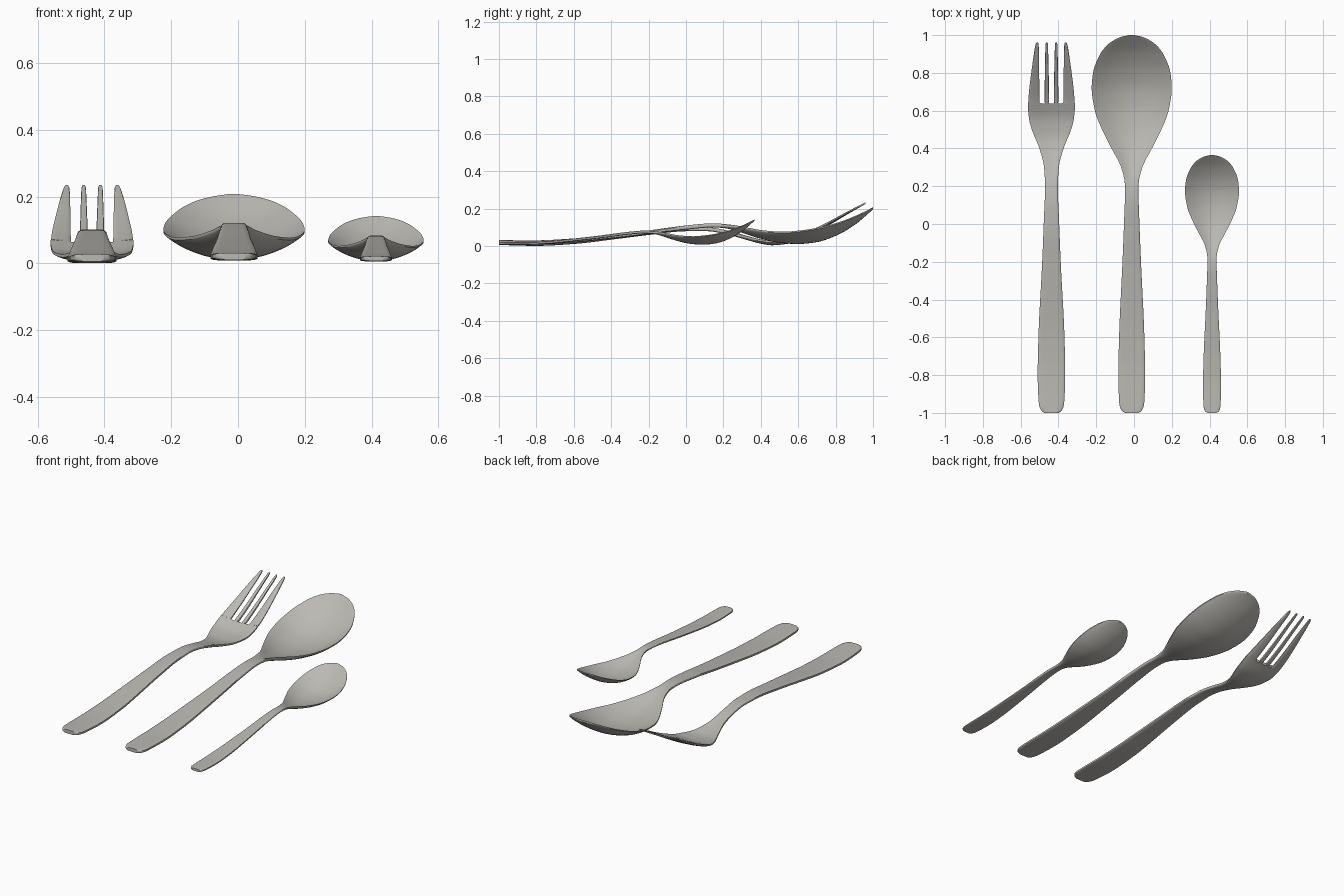
import bpy, bmesh, math
from mathutils import Matrix, Vector

if "Cube" in bpy.data.objects:
    bpy.data.objects.remove(bpy.data.objects["Cube"])

steel = bpy.data.materials.new("brushed steel grey")
steel.diffuse_color = (0.50, 0.485, 0.45, 1)
steel.use_nodes = True
steel.node_tree.nodes["Principled BSDF"].inputs["Base Color"].default_value = steel.diffuse_color


def curve(pts):
    """Smooth monotone interpolation through (y, value) points."""
    n = len(pts)
    d = [(pts[i+1][1]-pts[i][1])/(pts[i+1][0]-pts[i][0]) for i in range(n-1)]
    m = [d[0]] + [0 if d[i-1]*d[i] <= 0 else 2*d[i-1]*d[i]/(d[i-1]+d[i])
                  for i in range(1, n-1)] + [d[-1]]

    def f(y):
        y = min(max(y, pts[0][0]), pts[-1][0])
        i = 0
        while i < n-2 and y > pts[i+1][0]:
            i += 1
        h = pts[i+1][0]-pts[i][0]
        t = (y-pts[i][0])/h
        return ((2*t**3-3*t*t+1)*pts[i][1] + (t**3-2*t*t+t)*h*m[i]
                + (-2*t**3+3*t*t)*pts[i+1][1] + (t**3-t*t)*h*m[i+1])
    return f


def loft(bm, ys, left, right, surface, thick, cols):
    """Closed sheet between two edge curves, with softened edges."""
    us = [math.sin(math.pi/2*(2*i/cols-1)) for i in range(cols+1)]
    rings = []
    for y in ys:
        a, b, t = left(y), right(y), thick(y)
        top, low = [], []
        for u in us:
            x = (a+b)/2 + (b-a)/2*u
            z = surface(x, y)
            k = t/2*(1-0.5*abs(u)**10)
            top.append(bm.verts.new((x, y, z+k)))
            low.append(bm.verts.new((x, y, z-k)))
        rings.append(top + low[::-1])
    n = len(rings[0])
    for r, s in zip(rings, rings[1:]):
        for i in range(n):
            j = (i+1) % n
            bm.faces.new((r[i], r[j], s[j], s[i]))
    for r in (rings[0], rings[-1]):
        for i in range(cols):
            bm.faces.new((r[i], r[i+1], r[n-2-i], r[n-1-i]))


def finish(bm, name, matrix):
    bmesh.ops.transform(bm, matrix=matrix, verts=bm.verts)
    bmesh.ops.recalc_face_normals(bm, faces=bm.faces)
    me = bpy.data.meshes.new(name)
    bm.to_mesh(me)
    bm.free()
    me.materials.append(steel)
    ob = bpy.data.objects.new(name, me)
    bpy.context.collection.objects.link(ob)
    bpy.ops.object.select_all(action='DESELECT')
    bpy.context.view_layer.objects.active = ob
    ob.select_set(True)
    bpy.ops.object.shade_smooth_by_angle(angle=math.radians(40))


def dense_ends(a, b, n):
    return [(a+b)/2 - (b-a)/2*math.cos(math.pi*i/n) for i in range(n+1)]


# Spoon outline, centre line and rim height
s_width = curve([(-1, .035), (-.99, .052), (-.95, .066), (-.8, .071), (-.6, .067),
                 (-.2, .049), (0, .041), (.2, .035), (.3, .056), (.4, .107),
                 (.5, .157), (.6, .195), (.72, .212), (.8, .205), (.9, .167),
                 (.95, .127), (.98, .082), (.993, .048), (1, .012)])
s_mid = curve([(-1, .021), (-.8, .02), (-.6, .03), (-.4, .05), (-.2, .073),
               (0, .099), (.15, .111), (.22, .104), (.3, .08), (.4, .047),
               (.5, .025), (.6, .018), (.7, .028), (.8, .061), (.9, .118),
               (1, .202)])
s_rim = curve([(-1, 0), (.15, .111), (.25, .107), (.32, .096), (.42, .079), (.52, .073),
               (.6, .079), (.7, .094), (.8, .119), (.9, .156), (1, .203)])
s_thick = curve([(-1, .021), (-.5, .022), (.1, .022), (.4, .016), (1, .012)])


def s_surface(x, y):
    depth = max(0, s_rim(y)-s_mid(y)) if y > .15 else 0
    return s_mid(y) + depth*abs(x/s_width(y))**2.1


def spoon(name, x, sx, s):
    bm = bmesh.new()
    loft(bm, dense_ends(-1, 1, 80), lambda y: -s_width(y), s_width,
         s_surface, s_thick, 20)
    finish(bm, name, Matrix.Translation((x, s-1, 0)) @ Matrix.Diagonal((sx, s, s, 1)))


spoon("table_spoon", -.012, 1, 1)
spoon("tea_spoon", .413, .675, .6825)

# Fork outline and centre line
f_width = curve([(-1, .035), (-.99, .053), (-.95, .067), (-.8, .073), (-.6, .069),
                 (-.2, .049), (0, .041), (.2, .034), (.3, .039), (.4, .064),
                 (.5, .104), (.56, .119), (.62, .124), (.7, .119), (.8, .107),
                 (.9, .093), (.96, .082)])
f_mid = curve([(-1, .017), (-.8, .012), (-.6, .022), (-.4, .045), (-.2, .07),
               (0, .09), (.1, .091), (.2, .078), (.3, .05), (.4, .022), (.46, .013),
               (.54, .02), (.64, .055), (.75, .11), (.85, .168), (.96, .23)])
f_cup = curve([(.2, 0), (.4, .008), (.6, .012), (.96, 0)])
f_thick = curve([(-1, .022), (.1, .021), (.45, .018), (.7, .015), (.96, .01)])
ROOT = .637


def f_surface(x, y):
    return f_mid(y) + f_cup(y)*(x/f_width(y))**2


fork = bmesh.new()
# Handle and palm
loft(fork, [-1+(ROOT+1)*(1-math.cos(math.pi*i/70))/2 for i in range(71)],
     lambda y: -f_width(y), f_width, f_surface, f_thick, 14)
# Tines: inner and outer edges, mirrored
inner = (curve([(ROOT, .018), (.646, .0125), (.9, .017), (.95, .0185), (.96, .021)]),
         curve([(ROOT, .031), (.646, .0365), (.9, .033), (.95, .0315), (.96, .029)]))
outer = (curve([(ROOT, .057), (.646, .063), (.9, .066), (.95, .068), (.96, .071)]),
         curve([(ROOT, .1235), (.7, .119), (.8, .107), (.9, .093), (.95, .084), (.96, .080)]))
ys = [ROOT, .641, .646] + [.646+.304*i/14 for i in range(1, 15)] + [.955, .96]
for a, b in (inner, outer):
    loft(fork, ys, a, b, f_surface, f_thick, 6)
    loft(fork, ys, lambda y: -b(y), lambda y: -a(y), f_surface, f_thick, 6)
finish(fork, "fork", Matrix.Translation((-.437, 0, 0)))
